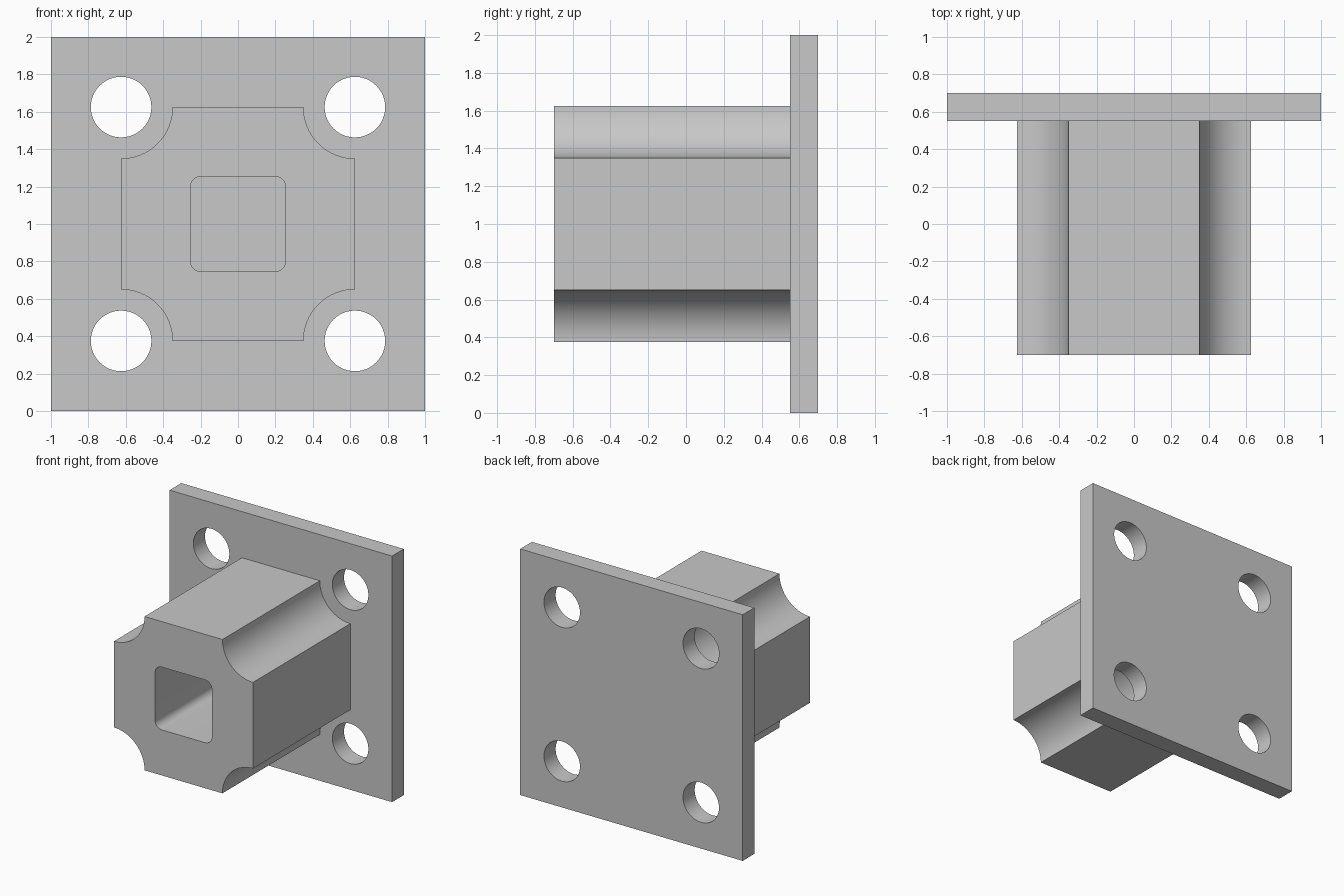
import bpy, bmesh, math
from mathutils import Vector

cube = bpy.data.objects.get("Cube")
if cube:
    bpy.data.objects.remove(cube, do_unlink=True)

# Single grey metal finish
grey = bpy.data.materials.new("plain grey")
grey.use_nodes = True
colour = (0.58, 0.58, 0.58, 1.0)
grey.diffuse_color = colour
grey.node_tree.nodes["Principled BSDF"].inputs["Base Color"].default_value = colour

MID_Z = 1.0      # height of the shared axis
HOLE = 0.625     # bolt hole offset, also half the boss width


def arc(cx, cz, radius, start, sweep, steps):
    """Points on an arc, angles in degrees."""
    return [(cx + radius * math.cos(math.radians(start + sweep * i / steps)),
             cz + radius * math.sin(math.radians(start + sweep * i / steps)))
            for i in range(steps + 1)]


def four_corners(offset, radius, start, sweep, steps):
    """Closed loop made of one arc repeated around the four corners."""
    loop = []
    for q in range(4):
        a = math.radians(45 + 90 * q)
        d = offset * math.sqrt(2)
        loop += arc(d * math.cos(a), d * math.sin(a), radius,
                    start + 90 * q, sweep, steps)
    return loop


def circle(cx, cz, radius, steps=48):
    return arc(cx, cz, radius, 0, 360, steps)[:-1]


def extruded_part(name, loops, y0, y1):
    """Fill an outline with holes and extrude it along y."""
    bm = bmesh.new()
    edges = []
    for loop in loops:
        verts = [bm.verts.new((x, y0, MID_Z + z)) for x, z in loop]
        edges += [bm.edges.new((v, verts[(i + 1) % len(verts)]))
                  for i, v in enumerate(verts)]
    bmesh.ops.triangle_fill(bm, edges=edges, use_beauty=True, normal=(0, -1, 0))
    result = bmesh.ops.extrude_face_region(bm, geom=bm.faces[:], use_keep_orig=True)
    moved = [g for g in result["geom"] if isinstance(g, bmesh.types.BMVert)]
    bmesh.ops.translate(bm, verts=moved, vec=Vector((0, y1 - y0, 0)))
    bmesh.ops.recalc_face_normals(bm, faces=bm.faces[:])
    mesh = bpy.data.meshes.new(name)
    bm.to_mesh(mesh)
    bm.free()
    mesh.materials.append(grey)
    obj = bpy.data.objects.new(name, mesh)
    bpy.context.collection.objects.link(obj)
    bpy.ops.object.select_all(action='DESELECT')
    obj.select_set(True)
    bpy.context.view_layer.objects.active = obj
    bpy.ops.object.shade_smooth_by_angle(angle=math.radians(30))
    return obj


# Square mounting plate with four bolt holes
square = [(-1, -1), (1, -1), (1, 1), (-1, 1)]
holes = [circle(sx * HOLE, sz * HOLE, 0.162) for sx in (-1, 1) for sz in (-1, 1)]
extruded_part("mounting_plate", [square] + holes, 0.55, 0.70)

# Boss with scooped corners and a rounded square socket ending at the plate
scooped = four_corners(HOLE, 0.275, 270, -90, 20)
socket = four_corners(0.195, 0.06, 0, 90, 8)
extruded_part("socket_boss", [scooped, socket], -0.70, 0.55)
